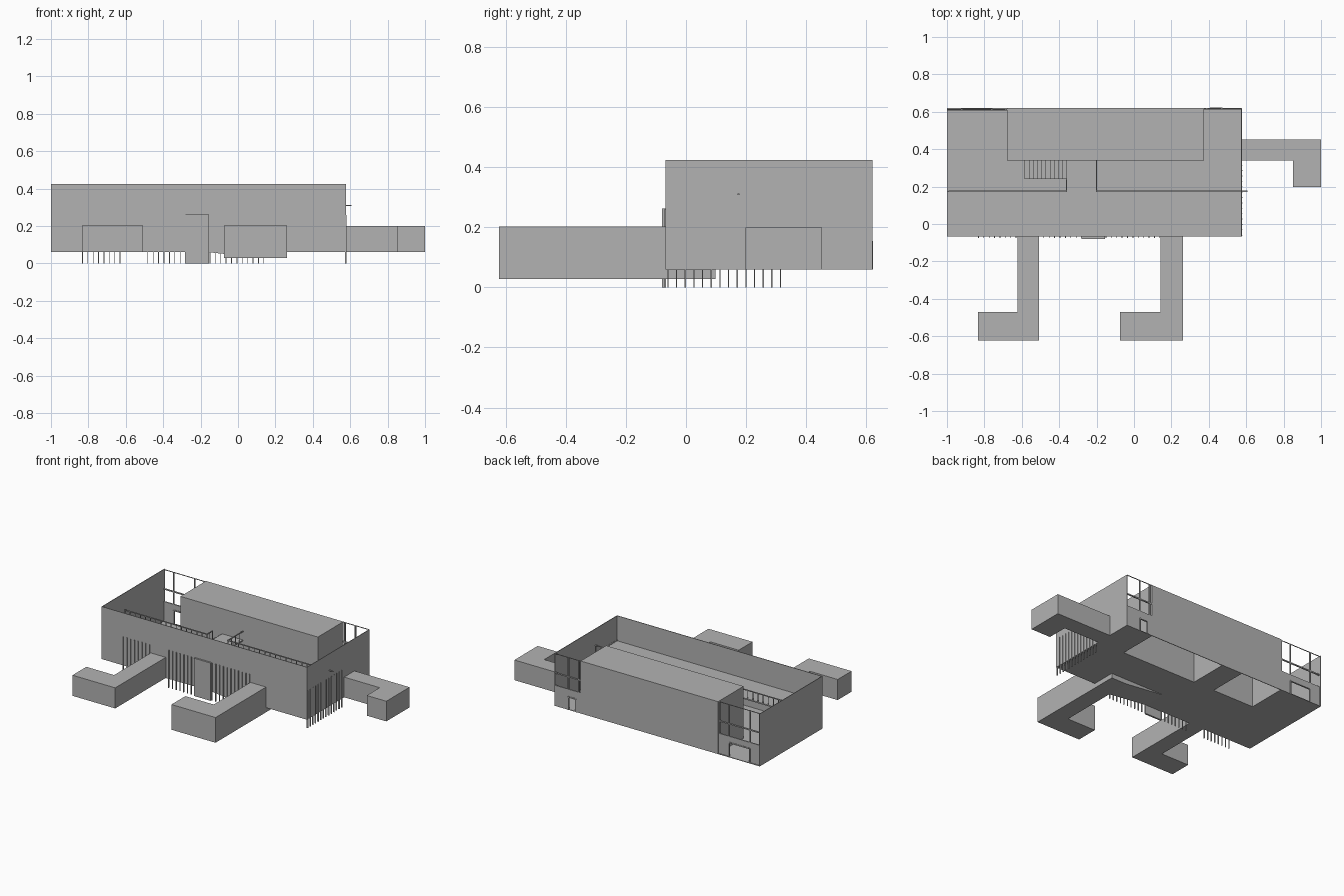
import bpy, bmesh

if "Cube" in bpy.data.objects:
    bpy.data.objects.remove(bpy.data.objects["Cube"])

gray = bpy.data.materials.new("plain grey")
gray.diffuse_color = (0.45, 0.45, 0.45, 1)
gray.use_nodes = True
gray.node_tree.nodes["Principled BSDF"].inputs["Base Color"].default_value = gray.diffuse_color
T = 0.004                                   # sheet thickness
X0, X1, Y0, Y1 = -1.0, 0.577, -0.068, 0.62  # hall outline
Z0, ZM, Z1 = 0.06, 0.25, 0.424              # floor, gallery, wall top


def finish(name, bm):
    bmesh.ops.recalc_face_normals(bm, faces=bm.faces)
    me = bpy.data.meshes.new(name)
    bm.to_mesh(me)
    bm.free()
    me.materials.append(gray)
    ob = bpy.data.objects.new(name, me)
    bpy.context.collection.objects.link(ob)


def boxes(name, items):
    """One object from boxes given as x0, x1, y0, y1, z0, z1."""
    bm = bmesh.new()
    for x0, x1, y0, y1, z0, z1 in items:
        vs = bmesh.ops.create_cube(bm, size=1)["verts"]
        for v in vs:
            v.co = (x0 + (v.co.x + .5) * (x1 - x0),
                    y0 + (v.co.y + .5) * (y1 - y0),
                    z0 + (v.co.z + .5) * (z1 - z0))
    finish(name, bm)


def prism(name, pts, axis, a, b):
    """Extrude an outline: axis z takes (x, y) points, axis y takes (x, z)."""
    bm = bmesh.new()
    f = bm.faces.new([bm.verts.new((p, q, a) if axis == "z" else (p, a, q)) for p, q in pts])
    new = bmesh.ops.extrude_face_region(bm, geom=[f])["geom"]
    d = (0, 0, b - a) if axis == "z" else (0, b - a, 0)
    bmesh.ops.translate(bm, vec=d, verts=[g for g in new if isinstance(g, bmesh.types.BMVert)])
    finish(name, bm)


# hall walls
boxes("front_wall", [(X0, X1, Y0, Y0 + T, Z0, Z1)])
boxes("left_wall", [(X0, X0 + T, Y0, Y1, Z0, Z1)])
boxes("right_wall", [(X1 - T, X1, Y0, Y1, Z0, Z1)])

# ground floor, open beneath the two core rooms
BX0, BX1, BY = -0.68, 0.375, 0.34
CX0, CX1 = -0.36, -0.2
boxes("ground_floor", [(X0, X1, Y0, BY, Z0, Z0 + T)] +
      [(a, b, BY, Y1, Z0, Z0 + T) for a, b in ((X0, BX0), (CX0, CX1), (BX1, X1))])

# core block: thin walls, roof and inner partitions
boxes("core_block", [(BX0, BX1, BY, BY + T, Z0, Z1),
                     (BX0, BX1, Y1 - T, Y1, Z0, Z1),
                     (BX0, BX1, BY, Y1, Z1 - T, Z1)] +
      [(x, x + T, BY, Y1, Z0, Z1) for x in (BX0, CX0, CX1 - T, BX1 - T)])


# back corner bays: low wall with a doorway, open glazing bars above
def bay(name, x0, x1, d0, d1, door_top, y, posts):
    sill = 0.2
    boxes(name + "_wall", [(x0, d0, y - T, y, Z0, sill), (d1, x1, y - T, y, Z0, sill),
                           (d0, d1, y - T, y, door_top, sill)])
    boxes(name + "_bars", [(p - .004, p + .004, y - .008, y, sill, Z1) for p in posts] +
          [(x0, x1, y - .008, y, z - .005, z + .003) for z in (sill, 0.29)] +
          [(x0, x1, y - .004, y, Z1 - .004, Z1)])
    boxes(name + "_door_frame", [(d - .004, d + .004, y - .008, y + .003, Z0, door_top)
                                 for d in (d0, d1)] +
          [(d0, d1, y - .008, y + .003, door_top - .004, door_top + .004)])


bay("left_bay", X0, BX0, -0.92, -0.76, 0.16, 0.614, (-0.92, -0.76, -0.685))
bay("right_bay", BX1, X1, 0.41, 0.47, 0.15, Y1, (0.39, 0.47))

# gallery along the front and landing to the core
boxes("gallery_floor", [(X0, X1, Y0, 0.175, ZM - .008, ZM),
                        (CX0, CX1, 0.175, BY, ZM - .008, ZM)])


# railings
def railing(name, x0, y0, x1, y1):
    n = max(2, round((abs(x1 - x0) + abs(y1 - y0)) / 0.04))
    h = 0.003
    items = [(min(x0, x1) - h, max(x0, x1) + h, min(y0, y1) - h, max(y0, y1) + h, 0.307, 0.313)]
    for i in range(n + 1):
        x, y = x0 + (x1 - x0) * i / n, y0 + (y1 - y0) * i / n
        items.append((x - .002, x + .002, y - .002, y + .002, ZM, 0.31))
    boxes(name, items)


railing("gallery_rail_left", -0.99, 0.175, CX0, 0.175)
railing("gallery_rail_right", CX1, 0.175, 0.57, 0.175)
boxes("rail_end", [(0.57, 0.607, 0.172, 0.178, 0.307, 0.313)])
railing("landing_rail_left", CX0, 0.175, CX0, 0.235)
railing("landing_rail_right", CX1, 0.175, CX1, BY)

# open stair rising to the landing
N = 10
W = (CX0 + 0.585) / N
boxes("stair_treads", [(-0.585 + i * W, -0.585 + (i + 1) * W, 0.24, BY + .003,
                        Z0 + (ZM - Z0) * (i + 1) / (N + 1) - .006,
                        Z0 + (ZM - Z0) * (i + 1) / (N + 1)) for i in range(N)])

# slats on the front and right walls, down to the ground
S = 0.0288
front = [s + i * S for s, n in ((-0.832, 8), (-0.482, 8), (-0.15, 11)) for i in range(n)]
boxes("front_slats", [(x - .002, x + .002, Y0 - .006, Y0 + .002, 0, 0.26) for x in front])
boxes("right_slats", [(X1 - .006, X1 + .003, y - .002, y + .002, 0, 0.26)
                      for y in (-0.06 + i * S for i in range(14))])
boxes("front_door", [(-0.282, -0.156, -0.08, Y0, 0, 0.262)])

# L-shaped wings
prism("front_left_wing", [(-0.835, -0.622), (-0.507, -0.622), (-0.507, Y0), (-0.622, Y0),
                          (-0.622, -0.47), (-0.835, -0.47)], "z", 0.06, 0.203)
prism("front_right_wing", [(-0.075, -0.622), (0.263, -0.622), (0.263, Y0), (0.143, Y0),
                           (0.143, -0.47), (-0.075, -0.47)], "z", 0.028, 0.203)
prism("side_wing", [(X1, 0.34), (0.85, 0.34), (0.85, 0.198), (1.0, 0.198),
                    (1.0, 0.453), (X1, 0.453)], "z", 0.06, 0.2)

# sloping duct beneath the hall
prism("under_floor_ramp", [(-0.156, Z0), (0.143, 0.028), (0.263, 0.028), (0.263, Z0)],
      "y", Y0, 0.098)
